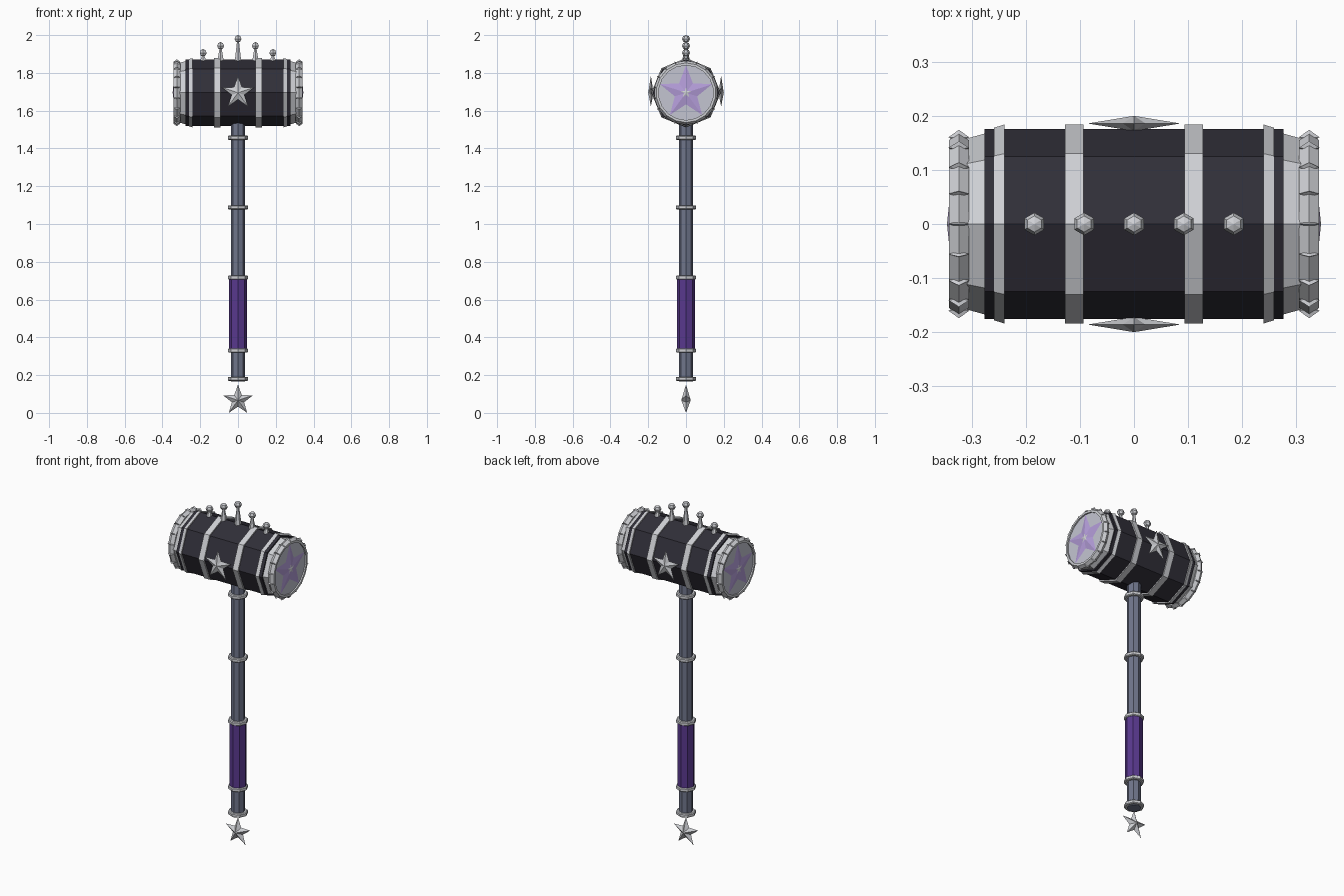
import bpy, bmesh
from math import sin, cos, pi
from mathutils import Matrix, Vector

if "Cube" in bpy.data.objects:
    bpy.data.objects.remove(bpy.data.objects["Cube"])

HZ = 1.695  # height of the head axis


def material(name, rgb):
    m = bpy.data.materials.new(name)
    m.diffuse_color = (*rgb, 1)
    m.use_nodes = True
    m.node_tree.nodes["Principled BSDF"].inputs["Base Color"].default_value = m.diffuse_color
    return m


BLACK = material("black", (0.03, 0.028, 0.04))
SILVER = material("silver", (0.62, 0.63, 0.66))
PALE = material("pale_disc", (0.55, 0.56, 0.64))
SLATE = material("slate", (0.16, 0.18, 0.26))
PURPLE = material("purple", (0.10, 0.04, 0.27))
LILAC = material("lilac", (0.46, 0.34, 0.70))

ALONG_X = Matrix.Translation((0, 0, HZ)) @ Matrix.Rotation(pi / 2, 4, 'Y')
UPRIGHT = Matrix.Identity(4)


def finish(name, bm, mat, matrix=UPRIGHT):
    bm.transform(matrix)
    bmesh.ops.recalc_face_normals(bm, faces=bm.faces)
    me = bpy.data.meshes.new(name)
    bm.to_mesh(me)
    bm.free()
    me.materials.append(mat)
    ob = bpy.data.objects.new(name, me)
    bpy.context.collection.objects.link(ob)
    return ob


def lathe(name, profile, n, mat, matrix=UPRIGHT, loop=False):
    """Spin (height, radius) points about z; loop closes the profile into a ring."""
    bm = bmesh.new()
    rows = [[bm.verts.new((r * cos(2 * pi * i / n), r * sin(2 * pi * i / n), h))
             for i in range(n)] for h, r in profile]
    pairs = list(zip(rows, rows[1:])) + ([(rows[-1], rows[0])] if loop else [])
    for a, b in pairs:
        for i in range(n):
            j = (i + 1) % n
            bm.faces.new((a[i], a[j], b[j], b[i]))
    if not loop:
        bm.faces.new(rows[0])
        bm.faces.new(rows[-1])
    return finish(name, bm, mat, matrix)


def star(name, R, r, depth, mat, matrix):
    """Double-sided faceted star in the xz plane, one tip up."""
    bm = bmesh.new()
    rim = [bm.verts.new(((R, r)[i % 2] * sin(pi * i / 5), 0,
                         (R, r)[i % 2] * cos(pi * i / 5))) for i in range(10)]
    for s in (-1, 1):
        apex = bm.verts.new((0, s * depth, 0))
        for i in range(10):
            bm.faces.new((rim[i], rim[(i + 1) % 10], apex))
    return finish(name, bm, mat, matrix)


# Handle: shaft, grip and rings
lathe("shaft", [(0.165, 0.038), (1.54, 0.038)], 8, SLATE)
lathe("grip", [(0.33, 0.047), (0.715, 0.047)], 8, PURPLE)
for k, z in enumerate((0.18, 0.33, 0.717, 1.088, 1.457)):
    lathe(f"handle_ring_{k}", [(z - 0.011, 0.049), (z - 0.007, 0.054),
                               (z + 0.007, 0.054), (z + 0.011, 0.049)], 8, SILVER)

# Pommel star
star("pommel_star", 0.083, 0.034, 0.025, SILVER, Matrix.Translation((0, 0, 0.067)))

# Octagonal hammer head
lathe("head_barrel", [(-0.277, 0.176), (0.277, 0.176)], 8, BLACK, ALONG_X)

for s, side in ((-1, "left"), (1, "right")):
    # Bands around the barrel and tapered end collar
    lathe(f"{side}_inner_band", [(s * 0.093, 0.184), (s * 0.128, 0.184)], 8, SILVER, ALONG_X)
    lathe(f"{side}_outer_band", [(s * 0.24, 0.184), (s * 0.259, 0.178), (s * 0.259, 0.17),
                                 (s * 0.24, 0.17)], 8, SILVER, ALONG_X, True)
    lathe(f"{side}_collar", [(s * 0.27, 0.169), (s * 0.31, 0.158)], 8, SILVER, ALONG_X)

    # Ridged end rim and striking disc
    lathe(f"{side}_rim", [(s * 0.305, 0.157), (s * 0.324, 0.170), (s * 0.342, 0.158),
                          (s * 0.342, 0.145), (s * 0.305, 0.145)], 18, SILVER, ALONG_X, True)
    lathe(f"{side}_disc", [(s * 0.305, 0.15), (s * 0.334, 0.15)], 18, PALE, ALONG_X)

    # Small pointed studs around the rim
    bm = bmesh.new()
    for k in range(18):
        place = (Matrix.Rotation(2 * pi * k / 18, 4, 'X')
                 @ Matrix.Translation((s * 0.324, 0, 0.163))
                 @ Matrix.Diagonal((0.019, 0.006, 0.014, 1)))
        c = [bm.verts.new(place @ Vector(p)) for p in
             ((1, 0, 0), (0, 1, 0), (-1, 0, 0), (0, -1, 0), (0, 0, 1), (0, 0, -1))]
        for i in range(4):
            for top in (4, 5):
                bm.faces.new((c[i], c[(i + 1) % 4], c[top]))
    finish(f"{side}_rim_studs", bm, SILVER, Matrix.Translation((0, 0, HZ)))

    # Layered stars on the striking face
    turn = Matrix.Rotation(pi / 2, 4, 'Z')
    star(f"{side}_face_star", 0.145, 0.062, 0.010, LILAC,
         Matrix.Translation((s * 0.335, 0, HZ)) @ turn)
    star(f"{side}_face_star_core", 0.068, 0.028, 0.007, SILVER,
         Matrix.Translation((s * 0.339, 0, HZ)) @ turn)

    # Stars on front and back of the barrel
    star(f"{('front', 'back')[s > 0]}_star", 0.09, 0.036, 0.014, SILVER,
         Matrix.Translation((0, s * 0.186, HZ)))

# Crown of ball-topped spikes
for k in range(-2, 3):
    x, zc = k * 0.0922, 1.98 - 0.037 * abs(k)
    at = Matrix.Translation((x, 0, 0)) @ Matrix.Rotation(pi / 2, 4, 'Z')
    lathe(f"crown_spike_{k + 3}", [(1.86, 0.020), (zc - 0.012, 0.006)], 6, SILVER, at)
    lathe(f"crown_ball_{k + 3}", [(zc + 0.02 * sin(a), 0.021 * cos(a))
                                  for a in (-1.52, -pi / 4, 0, pi / 4, 1.52)], 6, SILVER, at)
